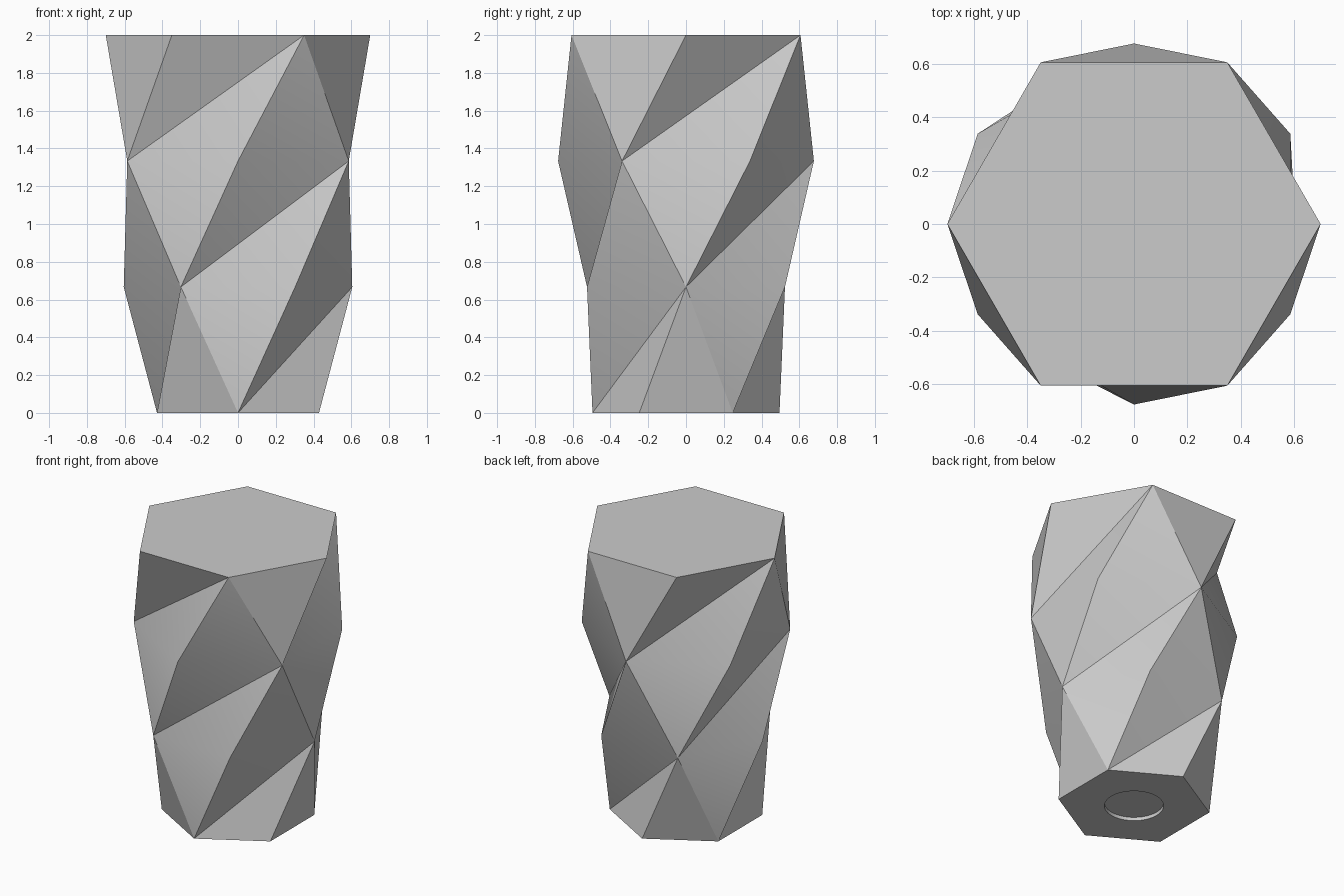
import bpy, bmesh
from math import radians, sin, cos

cube = bpy.data.objects.get("Cube")
if cube:
    bpy.data.objects.remove(cube, do_unlink=True)

SIDES = 6
STEP = 360 / SIDES
HEIGHT = 2.0
RADII = (0.495, 0.605, 0.677, 0.7)   # hexagon rings from base to top
HOLE_RADIUS, HOLE_DEPTH, HOLE_SIDES = 0.192, 0.025, 32

grey = bpy.data.materials.new("plain_grey")
grey.use_nodes = True
colour = (0.6, 0.6, 0.6, 1)
grey.diffuse_color = colour
grey.node_tree.nodes["Principled BSDF"].inputs["Base Color"].default_value = colour


def ring(bm, radius, z, sides, start):
    angles = [radians(start + i * 360 / sides) for i in range(sides)]
    return [bm.verts.new((radius * cos(a), radius * sin(a), z)) for a in angles]


bm = bmesh.new()

# Twisted body: each ring is turned half a side further than the one below
levels = len(RADII) - 1
rings = [ring(bm, r, HEIGHT * k / levels, SIDES, -90 + k * STEP / 2)
         for k, r in enumerate(RADII)]

# Folded facets: the crease direction alternates around and between bands
for k, (low, high) in enumerate(zip(rings, rings[1:])):
    for i in range(SIDES):
        j = (i + 1) % SIDES
        a, b, c, d = low[i], low[j], high[j], high[i]
        if (i + k) % 2 == 0:
            bm.faces.new((a, b, c))
            bm.faces.new((a, c, d))
        else:
            bm.faces.new((a, b, d))
            bm.faces.new((b, c, d))

# Flat top
bm.faces.new(rings[-1])

# Base with a shallow round recess
rim = ring(bm, HOLE_RADIUS, 0, HOLE_SIDES, -90)
floor = ring(bm, HOLE_RADIUS, HOLE_DEPTH, HOLE_SIDES, -90)
for i in range(HOLE_SIDES):
    j = (i + 1) % HOLE_SIDES
    bm.faces.new((rim[i], rim[j], floor[j], floor[i]))
bm.faces.new(floor)
border = [e for e in bm.edges if e.is_boundary]
bmesh.ops.triangle_fill(bm, edges=border, use_beauty=True)
bmesh.ops.recalc_face_normals(bm, faces=bm.faces)

mesh = bpy.data.meshes.new("twisted_body")
bm.to_mesh(mesh)
bm.free()
mesh.materials.append(grey)
body = bpy.data.objects.new("twisted_body", mesh)
bpy.context.collection.objects.link(body)

# Soft shading over gentle folds, crisp creases elsewhere
bpy.context.view_layer.objects.active = body
body.select_set(True)
bpy.ops.object.shade_smooth_by_angle(angle=radians(30))
